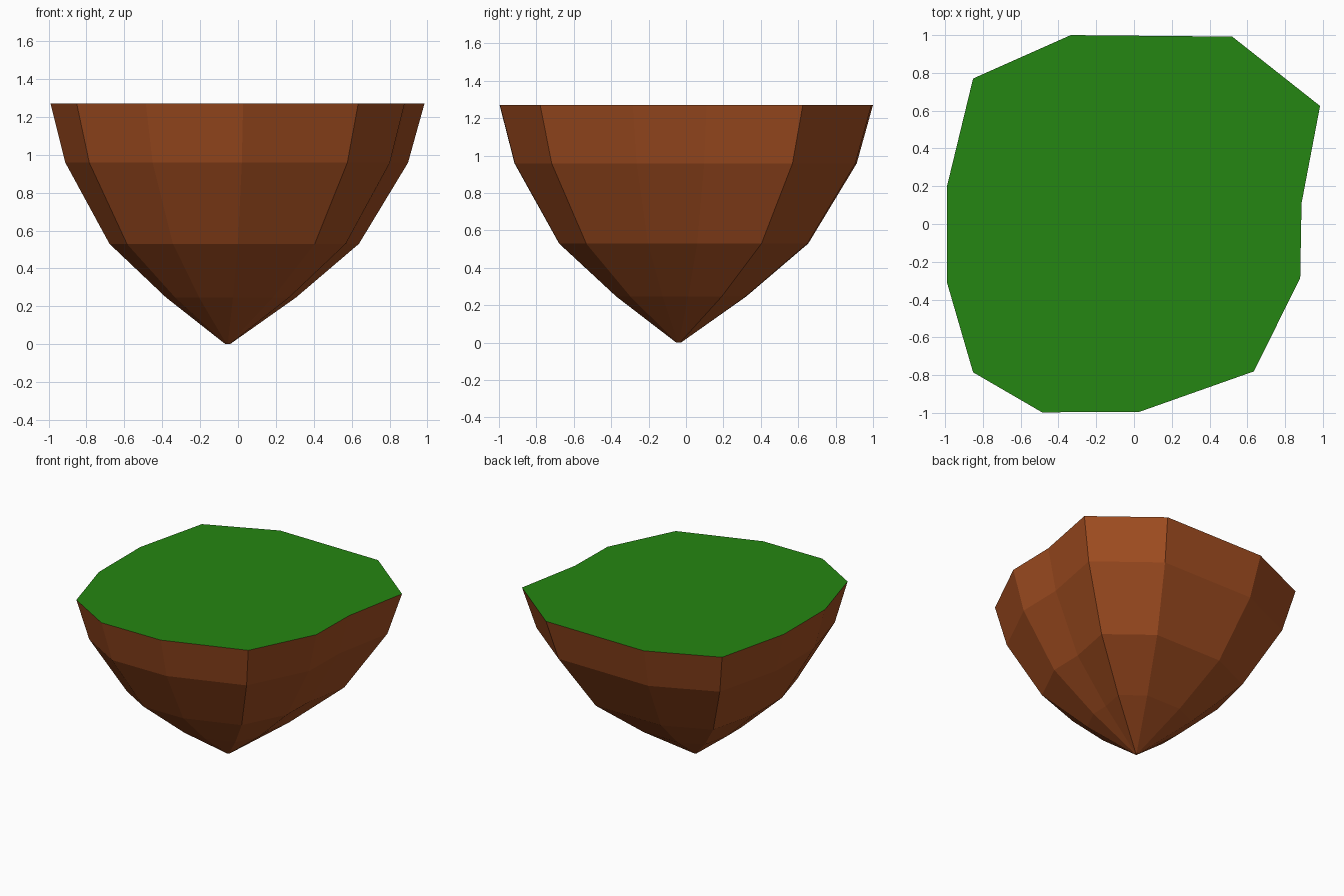
import bpy, bmesh
from mathutils import Vector

if "Cube" in bpy.data.objects:
    bpy.data.objects.remove(bpy.data.objects["Cube"])

# Irregular rim outline, counterclockwise seen from above
RIM = [(0.985, 0.625), (0.52, 0.992), (-0.335, 1.0), (-0.852, 0.77),
       (-0.99, 0.20), (-0.99, -0.31), (-0.852, -0.785), (-0.487, -0.997),
       (0.027, -0.995), (0.635, -0.78), (0.88, -0.285), (0.887, 0.11)]
# Underside profile: height and size of each ring, shrinking towards the tip
RINGS = [(0.0, 0.012), (0.247, 0.348), (0.53, 0.667), (0.958, 0.916), (1.272, 1.0)]
TIP = Vector((-0.055, -0.04))


def material(name, color):
    mat = bpy.data.materials.new(name)
    mat.diffuse_color = (*color, 1)
    mat.use_nodes = True
    mat.node_tree.nodes["Principled BSDF"].inputs["Base Color"].default_value = mat.diffuse_color
    return mat


bm = bmesh.new()
rings = []
for z, size in RINGS:
    points = [TIP.lerp(Vector(p), size) for p in RIM]
    rings.append([bm.verts.new((p.x, p.y, z)) for p in points])

# Earth underside
n = len(RIM)
for low, high in zip(rings, rings[1:]):
    for i in range(n):
        j = (i + 1) % n
        bm.faces.new((low[i], low[j], high[j], high[i]))
bm.faces.new(rings[0][::-1])

# Grass top
bm.faces.new(rings[-1]).material_index = 1

mesh = bpy.data.meshes.new("floating_island")
bm.to_mesh(mesh)
bm.free()
mesh.materials.append(material("earth", (0.36, 0.075, 0.015)))
mesh.materials.append(material("grass", (0.018, 0.24, 0.006)))
island = bpy.data.objects.new("floating_island", mesh)
bpy.context.collection.objects.link(island)
